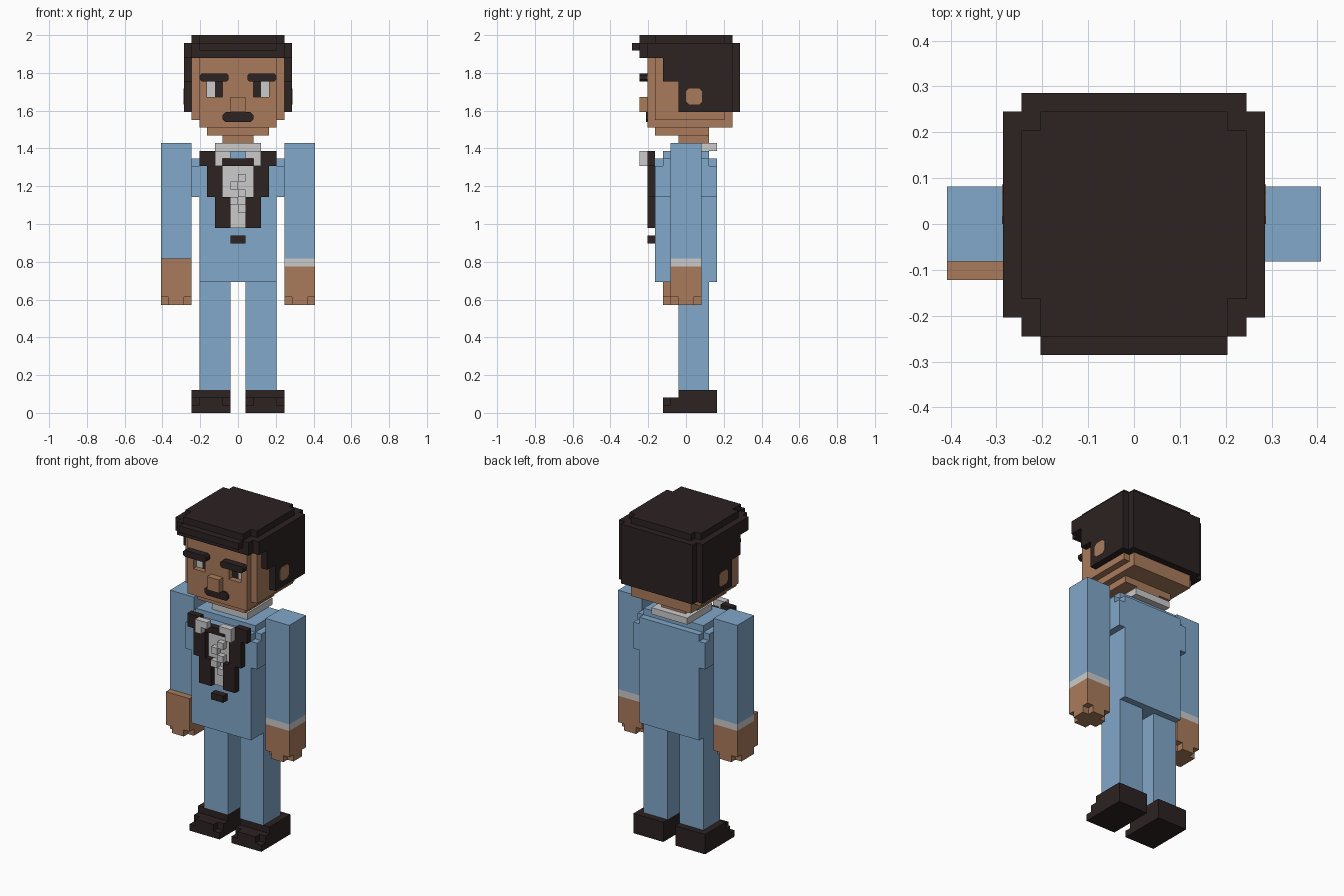
import bpy
import bmesh
from mathutils import Vector

if "Cube" in bpy.data.objects:
    bpy.data.objects.remove(bpy.data.objects["Cube"])

V = 2 / 49  # one block of the grid


def material(name, rgb):
    m = bpy.data.materials.new(name)
    m.diffuse_color = (*rgb, 1)
    m.use_nodes = True
    m.node_tree.nodes["Principled BSDF"].inputs["Base Color"].default_value = m.diffuse_color
    return m


SKIN = material("warm_skin", (0.40, 0.198, 0.105))
BLUE = material("suit_blue", (0.223, 0.392, 0.591))
DARK = material("dark_brown", (0.026, 0.016, 0.016))
WHITE = material("shirt_white", (0.60, 0.60, 0.60))


def finish(name, mat, bm):
    bmesh.ops.recalc_face_normals(bm, faces=bm.faces)
    mesh = bpy.data.meshes.new(name)
    bm.to_mesh(mesh)
    bm.free()
    mesh.materials.append(mat)
    obj = bpy.data.objects.new(name, mesh)
    bpy.context.collection.objects.link(obj)


def part(name, mat, boxes, mirror=False):
    """Boxes given as x0, x1, y0, y1, z0, z1 in blocks."""
    bm = bmesh.new()
    for x0, x1, y0, y1, z0, z1 in boxes:
        for s in ((1, -1) if mirror else (1,)):
            verts = bmesh.ops.create_cube(bm, size=1)["verts"]
            for v in verts:
                v.co = Vector((s * (x1 if v.co.x > 0 else x0),
                               y1 if v.co.y > 0 else y0,
                               z1 if v.co.z > 0 else z0)) * V
    finish(name, mat, bm)


def chamfered(name, mat, axis, a0, a1, z0, z1, d0, d1, c):
    """Slab with clipped corners, facing along x or y."""
    outline = [(a0 + c, z0), (a1 - c, z0), (a1, z0 + c), (a1, z1 - c),
               (a1 - c, z1), (a0 + c, z1), (a0, z1 - c), (a0, z0 + c)]
    bm = bmesh.new()
    rings = [[bm.verts.new(Vector((d, a, z) if axis == "x" else (a, d, z)) * V)
              for a, z in outline] for d in (d0, d1)]
    bm.faces.new(rings[0])
    bm.faces.new(rings[1])
    for i in range(8):
        j = (i + 1) % 8
        bm.faces.new((rings[0][i], rings[0][j], rings[1][j], rings[1][i]))
    finish(name, mat, bm)


# Legs and shoes
part("shoes", DARK, [(1, 6, -1, 4, 0, 3), (1, 6, -2, -1, 0, 2),
                     (2, 5, -3, -2, 0, 2), (1, 6, -3, -2, 0, 1)], True)
part("trouser_legs", BLUE, [(1, 5, -1, 3, 3, 17)], True)

# Jacket body with wider shoulders
part("jacket", BLUE, [(-5, 5, -4, 4, 17, 33), (-6, 6, -4, 4, 28, 32),
                      (-6, 6, -3, 3, 32, 33), (-5, 5, -3, 3, 33, 34)])

# Arms, cuffs and hands
part("sleeves", BLUE, [(6, 10, -2, 2, 20, 35)], True)
part("cuffs", WHITE, [(6, 10, -2, 2, 19, 20)], True)
part("right_hand", SKIN, [(6, 10, -2, 2, 15, 19), (7, 9, -2, 2, 14, 15),
                          (6, 10, -1, 1, 14, 15)])
part("left_hand", SKIN, [(-10, -6, -2, 2, 15, 19), (-10, -6, -3, -2, 15, 20),
                         (-9, -7, -3, 2, 14, 15), (-10, -6, -2, 1, 14, 15)])

# Lapels, shirt front, ruffles, tie and button
part("lapels", DARK, [(3, 5, -5, -4, 32, 34), (2, 4, -5, -4, 28, 32),
                      (1, 3, -5, -4, 24, 28)], True)
part("tie", DARK, [(-2, 2, -5, -4, 32, 33)])
part("shirt_front", WHITE, [(-2, 2, -4.2, -4, 28, 32),
                            (-1, 1, -4.2, -4, 24, 28)])
part("ruffles", WHITE, [(-(i % 2), 1 - i % 2, -5, -4, 30 - i, 31 - i)
                        for i in range(5)])
part("collar_wings", WHITE, [(1, 3, -6, -5, 33, 34),
                             (2, 3, -6, -5, 32, 33)], True)
part("collar", WHITE, [(-3, 3, -2, 4, 34, 35)])
part("button", DARK, [(-1, 1, -5, -4, 22, 23)])

# Head: chin, skull and a front layer with eye sockets
part("neck", SKIN, [(-2, 2, -1, 3, 35, 36)])
part("head", SKIN, [(-4, 4, -4, 3, 36, 37), (-5, 5, -4, 6, 37, 46),
                    (-6, 6, -4, 5, 38, 46), (-5, 5, -5, -4, 37, 41),
                    (-5, 5, -5, -4, 43, 46), (-2, 2, -5, -4, 41, 43),
                    (4, 5, -5, -4, 41, 43), (-5, -4, -5, -4, 41, 43)])
part("nose", SKIN, [(-1, 1, -6, -5, 39, 41)])
part("eye_whites", WHITE, [(3, 4, -4.2, -4, 41, 43)], True)
part("pupils", DARK, [(2, 3, -4.2, -4, 41, 43)], True)
chamfered("moustache", DARK, "y", -2, 2, 37.7, 39, -5.2, -5, 0.4)

# Brows and ears, one per side
for side, s in (("right", 1), ("left", -1)):
    a, b = sorted((s * 1.2, s * 5))
    chamfered(side + "_brow", DARK, "y", a, b, 43, 44, -6, -5, 0.25)
    chamfered(side + "_ear", SKIN, "x", 0, 2.1, 40, 42.1, s * 6.8, s * 7.05, 0.4)

# Hair: stepped cap, fringe, back and sides
part("hair_cap", DARK, [(-5, 5, -6, 6, 48, 49), (-6, 6, -4, 5, 48, 49),
                        (-6, 6, -6, 7, 46, 48), (-7, 7, -5, 6, 46, 48),
                        (-5, 5, -7, -6, 47, 48)])
part("hair_back", DARK, [(-6, 6, 6, 7, 39, 46), (-6, 6, 5, 6, 39, 46)])
part("hair_sides", DARK, [(6, 7, -1, 6, 39, 46), (6, 7, -3, -1, 43, 46)], True)
